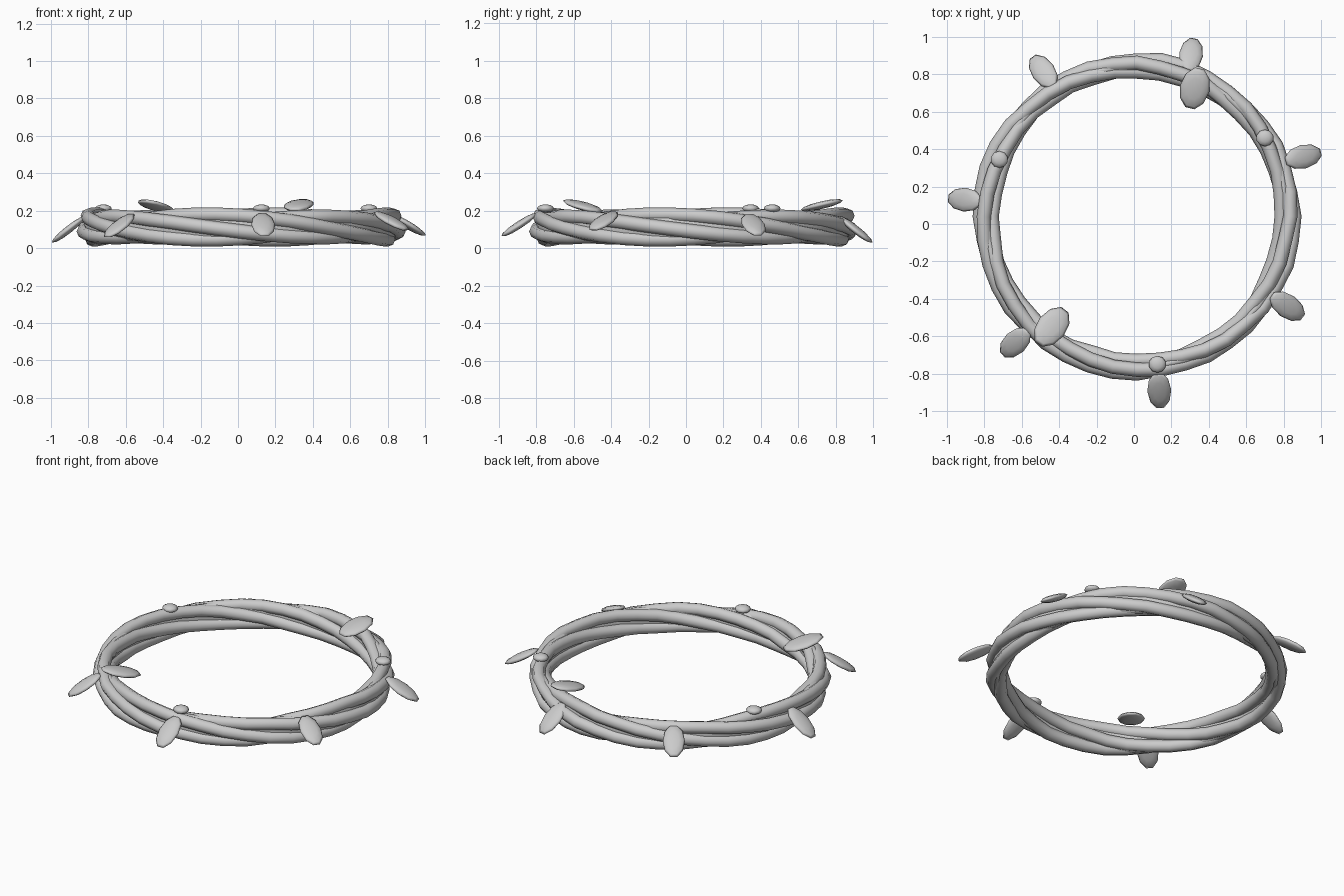
import bpy, math, random
from mathutils import Vector, Matrix

if "Cube" in bpy.data.objects:
    bpy.data.objects.remove(bpy.data.objects["Cube"])
random.seed(3)

CX, CY, R, Z0 = 0.015, 0.04, 0.805, 0.113


def smooth(ob):
    for p in ob.data.polygons:
        p.use_smooth = True


def loft_ring(name, path, rw, rh, sides=8):
    """Closed tube along a list of points, elliptical section rw x rh."""
    n = len(path)
    verts, faces = [], []
    for i, p in enumerate(path):
        t = (path[(i + 1) % n] - path[i - 1]).normalized()
        out = t.cross(Vector((0, 0, 1))).normalized()
        up = out.cross(t)
        for k in range(sides):
            a = 2 * math.pi * k / sides
            verts.append(p + out * rw * math.cos(a) + up * rh * math.sin(a))
    for i in range(n):
        for k in range(sides):
            k2, j = (k + 1) % sides, (i + 1) % n
            faces.append((i * sides + k, j * sides + k, j * sides + k2, i * sides + k2))
    me = bpy.data.meshes.new(name)
    me.from_pydata(verts, [], faces)
    ob = bpy.data.objects.new(name, me)
    bpy.context.collection.objects.link(ob)
    smooth(ob)


def helix(phase, amp_r, amp_z, turns=2, n=40, jitter=0.006):
    pts = []
    for i in range(n):
        t = 2 * math.pi * i / n
        f = phase - turns * t
        r = R + amp_r * math.cos(f) + random.uniform(-jitter, jitter)
        # slight stretch towards +x and +y
        pts.append(Vector((CX + r * math.cos(t), CY + r * math.sin(t),
                           Z0 + amp_z * math.sin(f))))
    return pts


# twisted vines: two wide, two tighter
start = math.radians(90 - 2 * 103)
for i in range(4):
    wide = i % 2 == 0
    loft_ring(f"vine_{i + 1}", helix(start + i * math.pi / 2,
              0.026 if wide else 0.036, 0.067 if wide else 0.055), 0.038, 0.038)

# inner core that fills the gaps
loft_ring("vine_core", helix(0, 0, 0, jitter=0), 0.035, 0.08, 10)


def pod(name, loc, size, azimuth=0, down=0, seg=10, rings=6):
    """Flattened ellipsoid whose long axis points along azimuth, dipping down."""
    bpy.ops.mesh.primitive_uv_sphere_add(segments=seg, ring_count=rings)
    ob = bpy.context.object
    ob.name = name
    ob.data.transform(Matrix.Translation(loc)
                      @ Matrix.Rotation(math.radians(azimuth), 4, 'Z')
                      @ Matrix.Rotation(math.radians(down), 4, 'Y')
                      @ Matrix.Diagonal((*size, 1)))
    smooth(ob)


# outer leaves: x, y, z, azimuth, dip
for i, (x, y, z, az, d) in enumerate([
        (-0.905, 0.13, 0.10, 175, 38), (-0.485, 0.815, 0.13, 125, 30),
        (0.305, 0.905, 0.10, 80, 38), (0.905, 0.36, 0.125, 14, 30),
        (0.82, -0.44, 0.145, -35, 25), (0.135, -0.89, 0.125, -86, 33),
        (-0.635, -0.635, 0.12, 223, 33)]):
    pod(f"leaf_{i + 1}", (x, y, z), (0.118, 0.064, 0.02), az, d)

# inner leaves resting on top
pod("inner_leaf_1", (-0.44, -0.55, 0.225), (0.125, 0.08, 0.02), 52, 14)
pod("inner_leaf_2", (0.325, 0.725, 0.23), (0.118, 0.08, 0.02), 256, 13)

# berries
for i, (x, y) in enumerate([(-0.72, 0.345), (0.7, 0.46), (0.125, -0.75)]):
    pod(f"berry_{i + 1}", (x, y, 0.212), (0.047, 0.045, 0.022))
